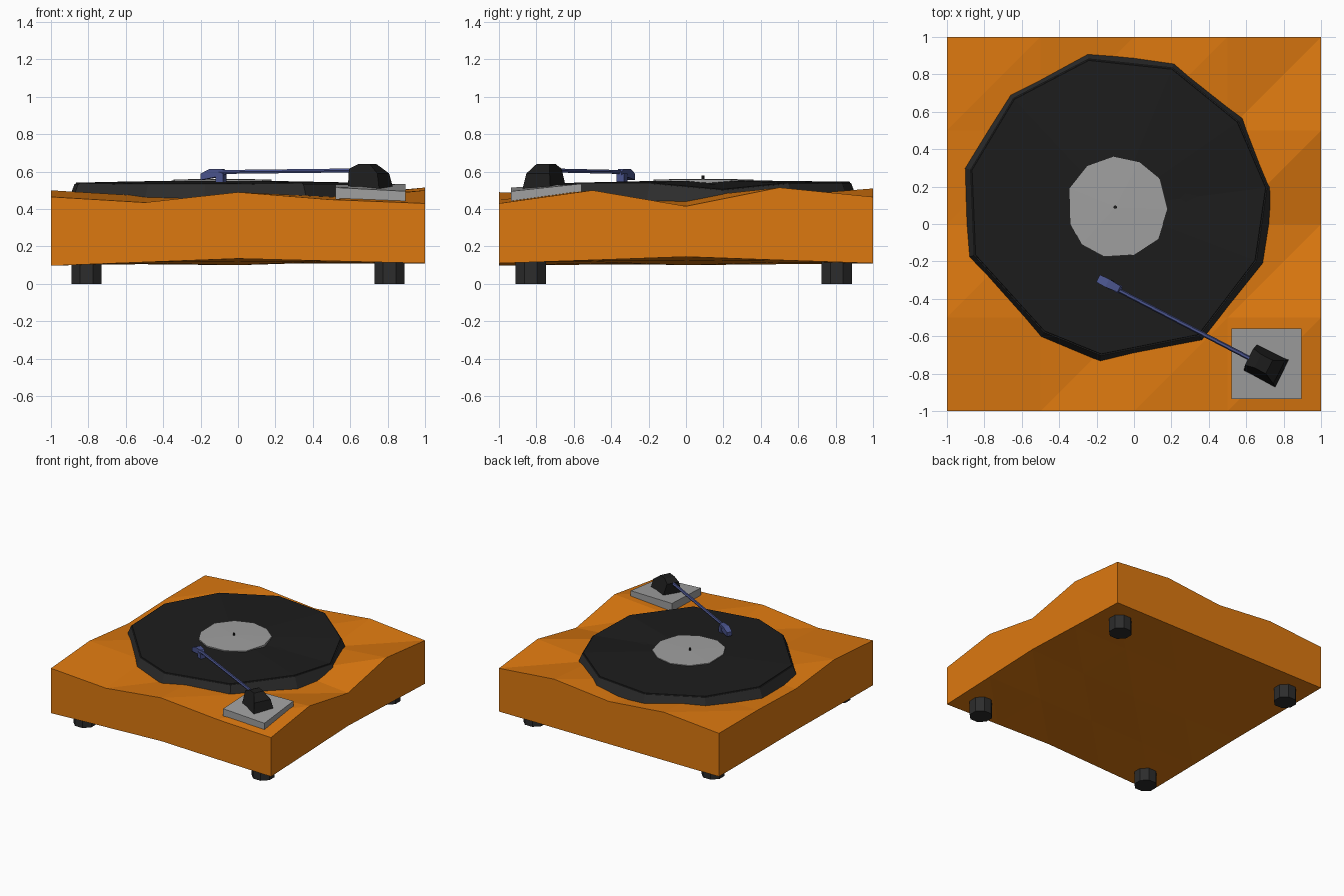
import bpy, bmesh
from math import cos, sin, tau, radians
from mathutils import Vector, Matrix

if "Cube" in bpy.data.objects:
    bpy.data.objects.remove(bpy.data.objects["Cube"])


def material(name, rgb):
    m = bpy.data.materials.new(name)
    m.diffuse_color = (*rgb, 1)
    m.use_nodes = True
    m.node_tree.nodes["Principled BSDF"].inputs["Base Color"].default_value = m.diffuse_color
    return m


ORANGE = material("orange_wood", (0.72, 0.19, 0.005))
BLACK = material("black", (0.012, 0.012, 0.012))
DARK = material("dark_rubber", (0.025, 0.025, 0.025))
BLUE = material("blue_metal", (0.07, 0.09, 0.27))
GREY = material("grey", (0.35, 0.35, 0.35))


def make(name, verts, faces, mat):
    mesh = bpy.data.meshes.new(name)
    bm = bmesh.new()
    vs = [bm.verts.new(v) for v in verts]
    for f in faces:
        bm.faces.new([vs[i] for i in f])
    bmesh.ops.recalc_face_normals(bm, faces=bm.faces)
    bm.to_mesh(mesh)
    bm.free()
    mesh.materials.append(mat)
    ob = bpy.data.objects.new(name, mesh)
    bpy.context.collection.objects.link(ob)
    return ob


def loft(name, rings, mat, peak=None):
    """Skin a stack of equal rings; the last one is capped flat or fanned to a peak."""
    n = len(rings[0])
    verts = [p for r in rings for p in r]
    faces = [(k * n + i, k * n + (i + 1) % n, (k + 1) * n + (i + 1) % n, (k + 1) * n + i)
             for k in range(len(rings) - 1) for i in range(n)]
    faces.append(tuple(range(n)))
    last = (len(rings) - 1) * n
    if peak:
        verts.append(peak)
        faces += [(last + i, last + (i + 1) % n, len(verts) - 1) for i in range(n)]
    else:
        faces.append(tuple(range(last, last + n)))
    return make(name, verts, faces, mat)


def circle(x, y, z, r, n):
    return [(x + r * cos(tau * (i + .5) / n), y + r * sin(tau * (i + .5) / n), z) for i in range(n)]


# Warped plinth: 4 x 4 grid of slabs, heights listed front to back
top = [[.465, .435, .49, .45, .43],
       [.50, .47, .47, .465, .50],
       [.45, .46, .46, .46, .415],
       [.465, .47, .46, .47, .515],
       [.465, .505, .46, .51, .465]]
low = [[.097, .116, .135, .122, .11],
       [.103, .11, .118, .122, .127],
       [.11, .105, .10, .122, .145],
       [.11, .108, .105, .115, .127],
       [.11, .11, .11, .11, .11]]
N = 5
verts = [(i / 2 - 1, j / 2 - 1, h[j][i]) for h in (top, low) for j in range(N) for i in range(N)]
faces = []
for j in range(N - 1):
    for i in range(N - 1):
        a = j * N + i
        for o in (0, N * N):
            b = a + o
            faces += [(b, b + 1, b + N + 1), (b, b + N + 1, b + N)]
for i in range(N - 1):
    for a, b in ((i, i + 1), (20 + i, 21 + i), (i * N, i * N + N), (i * N + 4, i * N + 9)):
        faces.append((a, b, b + 25, a + 25))
make("plinth", verts, faces, ORANGE)

# Feet
for sx, side in ((-1, "left"), (1, "right")):
    for y, end in ((-.83, "front"), (.805, "back")):
        loft(f"{end}_{side}_foot", [circle(.81 * sx, y, 0, .088, 8), circle(.81 * sx, y, .14, .088, 8)], DARK)

# Platter: uneven tapered eleven-sided disc
C = Vector((-.10, .09))
rim = [(-.25, .92, .54), (.22, .87, .54), (.59, .57, .535), (.75, .20, .50),
       (.69, -.21, .535), (.37, -.63, .535), (-.18, -.74, .53), (-.50, -.61, .53),
       (-.89, -.18, .535), (-.91, .30, .535), (-.67, .70, .54)]


def ring(s, z=None, dz=0):
    return [(C.x + (x - C.x) * s, C.y + (y - C.y) * s, h + dz if z is None else z) for x, y, h in rim]


loft("platter", [ring(1, .44), ring(.955)], DARK, (C.x, C.y, .548))
loft("record", [ring(.95, dz=-.003), ring(.945, dz=.006)], BLACK, (C.x, C.y, .556))

# Record label and spindle
label = [(-.11, .36), (.03, .33), (.14, .24), (.18, .08), (.13, -.08), (0, -.165),
         (-.16, -.175), (-.28, -.11), (-.34, 0), (-.345, .19), (-.25, .31)]
loft("record_label", [[(x, y, .535) for x, y in label], [(x, y, .558) for x, y in label]],
     GREY, (C.x, C.y, .562))
loft("spindle", [circle(C.x, C.y, .54, .009, 8), circle(C.x, C.y, .578, .009, 8)], BLACK)

# Tonearm mounting plate, tilted with the plinth
corners = [(.52, -.935, .455, .515), (.895, -.935, .43, .495), (.895, -.56, .465, .535), (.52, -.56, .455, .53)]
loft("tonearm_plate", [[(x, y, a) for x, y, a, b in corners], [(x, y, b) for x, y, a, b in corners]], GREY)


def along_arm(name, profile, origin, mat):
    """Extrude a side profile (u, z, half width) across the tonearm direction."""
    m = Matrix.Translation((*origin, 0)) @ Matrix.Rotation(radians(-27), 4, 'Z')
    rings = [[m @ Vector((u, s * w, z)) for u, z, w in profile] for s in (-1, 1)]
    return loft(name, rings, mat)


# Pivot block
along_arm("tonearm_pivot", [(-.09, .50, .085), (-.10, .615, .05), (-.05, .64, .04), (.02, .64, .04),
                            (.08, .59, .07), (.10, .50, .085)], (.705, -.755), BLACK)

# Tonearm rod
a, b = Vector((.66, -.74, .607)), Vector((-.10, -.345, .598))
d = (b - a).normalized()
u = d.cross(Vector((0, 0, 1))).normalized()
v = u.cross(d)
loft("tonearm", [[p + .012 * (u * cos(tau * i / 6) + v * sin(tau * i / 6)) for i in range(6)]
                 for p in (a, b)], BLUE)

# Headshell and cartridge
along_arm("headshell", [(-.075, .555, .022), (-.075, .588, .022), (-.02, .614, .024), (.05, .614, .018),
                        (.065, .60, .012), (.065, .582, .012), (.0, .568, .024)], (-.125, -.325), BLUE)
along_arm("cartridge", [(.015, .545, .022), (.015, .59, .022), (.06, .59, .022), (.06, .545, .022)],
          (-.125, -.325), BLUE)
